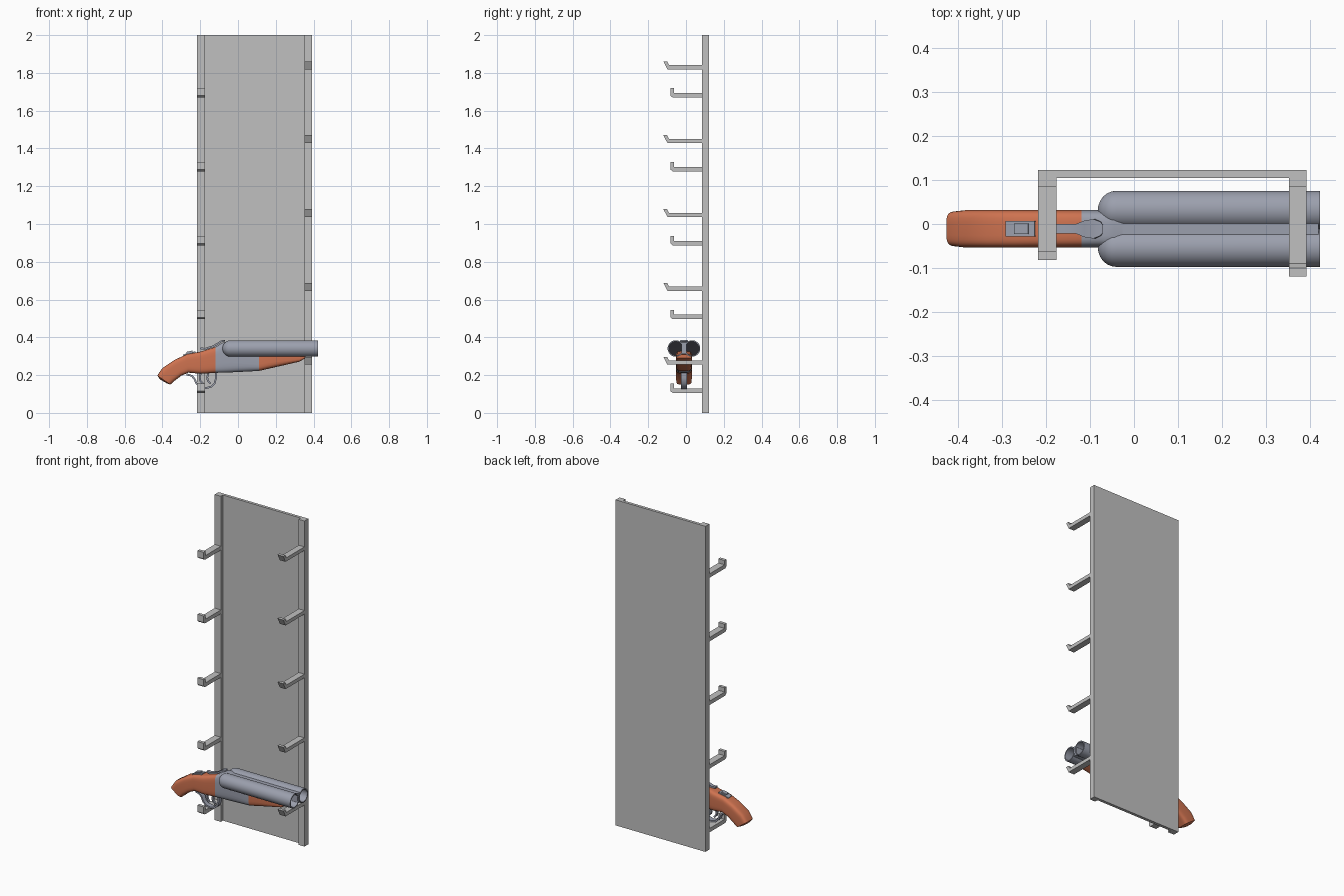
import bpy, bmesh
from math import sin, cos, pi, copysign
from mathutils import Vector

cube = bpy.data.objects.get("Cube")
if cube:
    bpy.data.objects.remove(cube, do_unlink=True)

CY = -0.011  # centre line of the gun


def material(name, rgb):
    m = bpy.data.materials.new(name)
    m.use_nodes = True
    m.diffuse_color = (*rgb, 1)
    m.node_tree.nodes["Principled BSDF"].inputs["Base Color"].default_value = (*rgb, 1)
    return m


RACK = material("rack grey", (0.53, 0.53, 0.53))
METAL = material("gun metal", (0.33, 0.35, 0.42))
WOOD = material("orange wood", (0.62, 0.17, 0.08))
DARK = material("dark bore", (0.02, 0.02, 0.025))


def finish(bm, name, mats, smooth=None):
    bmesh.ops.recalc_face_normals(bm, faces=bm.faces)
    mesh = bpy.data.meshes.new(name)
    bm.to_mesh(mesh)
    bm.free()
    for m in mats:
        mesh.materials.append(m)
    ob = bpy.data.objects.new(name, mesh)
    bpy.context.collection.objects.link(ob)
    if smooth:
        bpy.ops.object.select_all(action='DESELECT')
        ob.select_set(True)
        bpy.context.view_layer.objects.active = ob
        bpy.ops.object.shade_smooth_by_angle(angle=smooth)
    return ob


def loft(bm, rings, cap=True, indices=None):
    """Skin closed rings of equal length, with a material index per span."""
    vs = [[bm.verts.new(p) for p in r] for r in rings]
    n = len(vs[0])
    for k, (a, b) in enumerate(zip(vs, vs[1:])):
        for i in range(n):
            f = bm.faces.new((a[i], a[(i + 1) % n], b[(i + 1) % n], b[i]))
            f.material_index = indices[k] if indices else 0
    if cap:
        for r, k in ((vs[0], 0), (vs[-1], -1)):
            bm.faces.new(r).material_index = indices[k] if indices else 0


def box(name, x, y, z, mat):
    bm = bmesh.new()
    loft(bm, [[(i, y[0], z[0]), (i, y[1], z[0]), (i, y[1], z[1]), (i, y[0], z[1])] for i in x])
    return finish(bm, name, [mat])


def strip(name, path, widths, thick, mat):
    """Flat strip following (x, z) points, as wide across y as the widths."""
    pts = [Vector((x, CY, z)) for x, z in path]
    rings = []
    for i, p in enumerate(pts):
        t = (pts[min(i + 1, len(pts) - 1)] - pts[max(i - 1, 0)]).normalized()
        n = Vector((-t.z, 0, t.x)) * thick / 2
        w = Vector((0, widths[i] if isinstance(widths, list) else widths, 0))
        rings.append([p + n + w, p + n - w, p - n - w, p - n + w])
    bm = bmesh.new()
    loft(bm, rings)
    return finish(bm, name, [mat], 0.7)


# Rack: panel, two posts and the hooks on them
POSTS = {"right": (-0.218, -0.176), "left": (0.353, 0.392)}
box("back_panel", (-0.218, 0.392), (0.105, 0.123), (0, 2), RACK)
HOOKS = {
    "right": ([(0.09, 0), (-0.07, 0), (-0.082, 0.01), (-0.082, 0.05),
               (-0.063, 0.05), (-0.063, 0.024), (0.09, 0.024)], 0.105),
    "left": ([(0.09, 0), (-0.098, 0), (-0.12, 0.042),
              (-0.1, 0.042), (-0.09, 0.022), (0.09, 0.022)], 0.255),
}
for side, x in POSTS.items():
    box(side + "_post", x, (0.085, 0.123), (0, 2), RACK)
    profile, start = HOOKS[side]
    for i in range(5):
        bm = bmesh.new()
        z = start + 0.391 * i
        loft(bm, [[(px, y, z + dz) for y, dz in profile] for px in x])
        finish(bm, f"{side}_hook_{i + 1}", [RACK])


# Gun body: rounded sections between top and bottom points, half width last
def section(top, bottom, half):
    a, b = Vector((top[0], CY, top[1])), Vector((bottom[0], CY, bottom[1]))
    mid, up = (a + b) / 2, (a - b) / 2
    ring = []
    for i in range(32):
        t = 2 * pi * (i + 0.5) / 32
        c, s = cos(t), sin(t)
        ring.append(mid + up * copysign(abs(s) ** 0.45, s)
                    + Vector((0, half * copysign(abs(c) ** 0.45, c), 0)))
    return ring


stations = [
    ((-0.414, 0.178), (-0.374, 0.155), 0.028),
    ((-0.427, 0.198), (-0.358, 0.15), 0.04),
    ((-0.4, 0.238), (-0.335, 0.17), 0.043),
    ((-0.335, 0.281), (-0.3, 0.197), 0.043),
    ((-0.27, 0.311), (-0.262, 0.213), 0.043),
    ((-0.2, 0.324), (-0.2, 0.207), 0.043),
    ((-0.12, 0.349), (-0.12, 0.212), 0.043),
    ((-0.08, 0.373), (-0.08, 0.213), 0.043),
    ((-0.045, 0.378), (-0.045, 0.214), 0.043),
    ((0.11, 0.33), (0.11, 0.222), 0.043),
    ((0.325, 0.312), (0.325, 0.271), 0.043),
    ((0.357, 0.308), (0.357, 0.29), 0.04),
]
bm = bmesh.new()
loft(bm, [section(*s) for s in stations], indices=[0] * 6 + [1] * 3 + [0] * 2)
finish(bm, "stock_receiver_and_forend", [WOOD, METAL], 0.8)

# Barrels: domed breech, open muzzle, dark plug deep in the bore
R = 0.0435
outline = [(-0.04 - 0.042 * cos(k * pi / 12), max(R * sin(k * pi / 12), 0.004)) for k in range(7)]
outline += [(0.423, R), (0.423, 0.037), (0.15, 0.037), (0.149, 0.004)]
for side, s in (("right", -1), ("left", 1)):
    bm = bmesh.new()
    rings = [[(x, CY + s * 0.043 + r * cos(2 * pi * i / 40), 0.341 + r * sin(2 * pi * i / 40))
              for i in range(40)] for x, r in outline]
    loft(bm, rings, indices=[0] * (len(outline) - 2) + [1])
    finish(bm, side + "_barrel", [METAL, DARK], 0.6)
box("barrel_rib", (-0.045, 0.42), (CY - 0.0125, CY + 0.0125), (0.312, 0.372), METAL)

# Lever and tang plate on top
strip("top_lever", [(-0.2, 0.342), (-0.175, 0.339), (-0.13, 0.353), (-0.11, 0.365),
                    (-0.09, 0.378), (-0.076, 0.382), (-0.07, 0.382)],
      [0.01, 0.011, 0.011, 0.019, 0.022, 0.016, 0.008], 0.01, METAL)
strip("tang_plate", [(-0.29, 0.303), (-0.27, 0.312), (-0.225, 0.321)], 0.018, 0.009, METAL)
strip("safety_catch", [(-0.272, 0.317), (-0.24, 0.324)], 0.012, 0.012, METAL)

# Trigger guard and two triggers below
strip("trigger_guard", [(-0.118, 0.216), (-0.116, 0.185), (-0.124, 0.157), (-0.142, 0.139),
                        (-0.17, 0.131), (-0.2, 0.137), (-0.22, 0.155), (-0.23, 0.18),
                        (-0.245, 0.196), (-0.272, 0.204)], 0.015, 0.01, METAL)
for name, x in (("front_trigger", -0.155), ("rear_trigger", -0.195)):
    strip(name, [(x, 0.215), (x - 0.008, 0.19), (x - 0.005, 0.17), (x + 0.01, 0.155)],
          [0.008, 0.008, 0.007, 0.005], 0.01, METAL)
